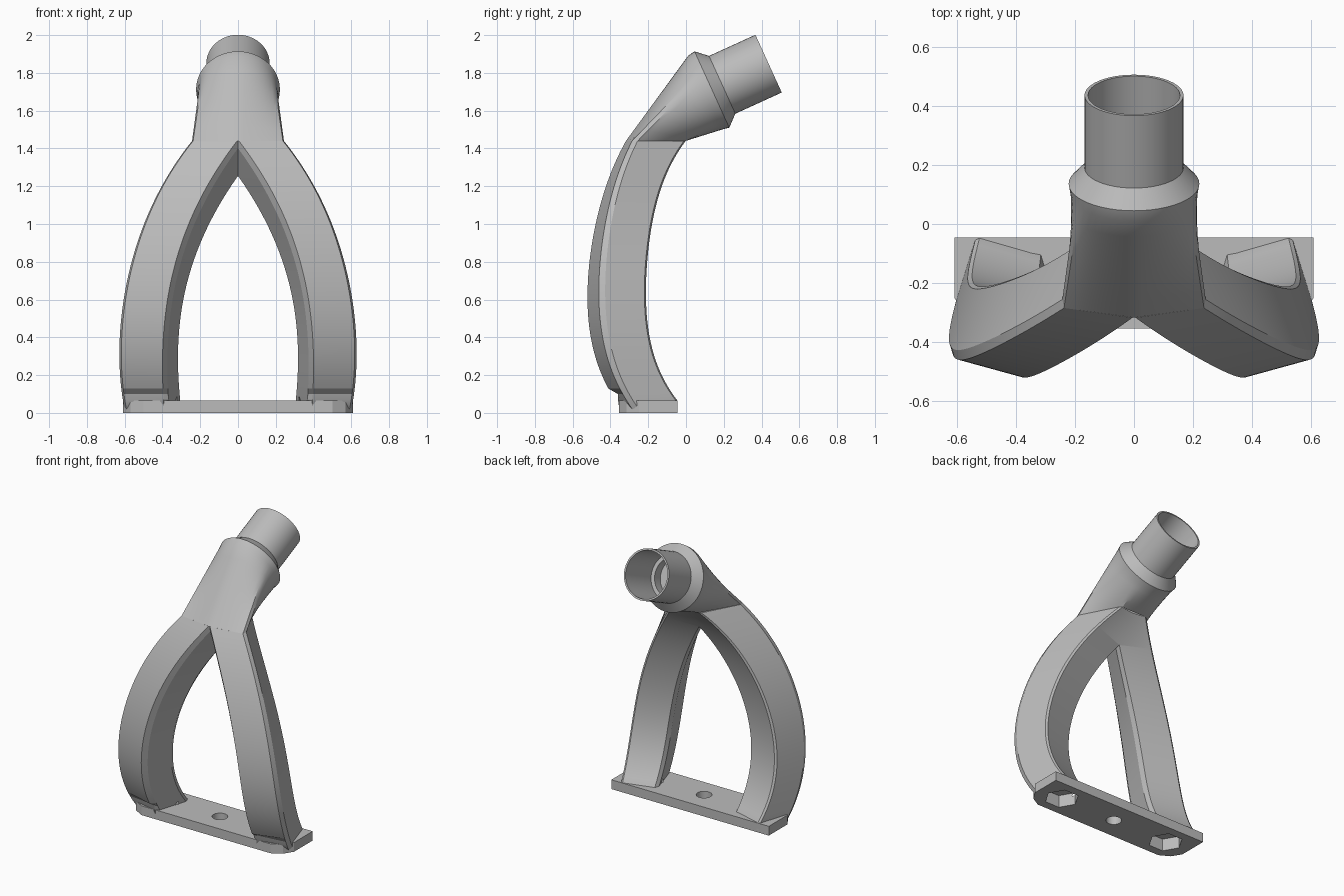
import bpy, bmesh, math
from mathutils import Vector

cube = bpy.data.objects.get("Cube")
if cube:
    bpy.data.objects.remove(cube, do_unlink=True)

grey = bpy.data.materials.new("plain_grey")
grey.use_nodes = True
colour = (0.5, 0.5, 0.5, 1)
grey.diffuse_color = colour
grey.node_tree.nodes["Principled BSDF"].inputs["Base Color"].default_value = colour


def make_object(name, bm):
    bmesh.ops.recalc_face_normals(bm, faces=bm.faces)
    mesh = bpy.data.meshes.new(name)
    bm.to_mesh(mesh)
    bm.free()
    mesh.materials.append(grey)
    obj = bpy.data.objects.new(name, mesh)
    bpy.context.collection.objects.link(obj)
    return obj


def loft(name, rings, cap_start=True, cap_end=True):
    """Skin a list of equally long closed rings."""
    bm = bmesh.new()
    loops = [[bm.verts.new(p) for p in ring] for ring in rings]
    count = len(loops[0])
    for low, high in zip(loops, loops[1:]):
        for i in range(count):
            j = (i + 1) % count
            bm.faces.new((low[i], low[j], high[j], high[i]))
    if cap_start:
        bm.faces.new(loops[0])
    if cap_end:
        bm.faces.new(loops[-1])
    return make_object(name, bm)


def select_only(obj):
    bpy.ops.object.select_all(action='DESELECT')
    obj.select_set(True)
    bpy.context.view_layer.objects.active = obj


def smooth(obj, angle=25):
    select_only(obj)
    bpy.ops.object.shade_smooth_by_angle(angle=math.radians(angle))


def apply_all(obj):
    select_only(obj)
    for mod in list(obj.modifiers):
        bpy.ops.object.modifier_apply(modifier=mod.name)


# Leg stations: corner x, corner y, width, front angle, side angle, depth
HEIGHTS = (0, 0.3, 0.65, 1.05, 1.44)
CORNER_X = (0.375, 0.385, 0.35, 0.225, -0.01)
CORNER_Y = (-0.33, -0.485, -0.525, -0.47, -0.32)
WIDTH = (0.24, 0.262, 0.265, 0.27, 0.27)
FRONT_ANGLE = (16, 16, 15, 12, 8)
SIDE_ANGLE = (17, 17, 18, 24, 28)
DEPTH = (0.29, 0.26, 0.26, 0.27, 0.32)
PLATE_BACK, PLATE_FRONT, PLATE_TOP = -0.045, -0.36, 0.065
NECK_Z = HEIGHTS[-1]


def blend(values, z):
    total = 0
    for i, value in enumerate(values):
        for j, h in enumerate(HEIGHTS):
            if j != i:
                value *= (z - h) / (HEIGHTS[i] - h)
        total += value
    return total


def leg_section(z):
    """Chamfered slanted rectangle at height z."""
    a = Vector((blend(CORNER_X, z), blend(CORNER_Y, z), z))
    fa = math.radians(blend(FRONT_ANGLE, z))
    sa = math.radians(blend(SIDE_ANGLE, z))
    u = Vector((math.cos(fa), math.sin(fa), 0))
    v = Vector((-math.sin(sa), math.cos(sa), 0))
    w, d = blend(WIDTH, z), blend(DEPTH, z)
    b, e = a + u * w, a + v * d
    c = b + v * d
    points = [a + v * 0.04, a + u * 0.015, b - u * 0.02, b + v * 0.03,
              c - v * 0.012, c - u * 0.012, e + u * 0.02, e - v * 0.03]
    for p in points:
        p.y = min(p.y, PLATE_BACK if z < 0.4 else 1)
        p.y = max(p.y, PLATE_FRONT if z < 0.1 else -1)
    return points


# Legs: one swept side, mirrored and fused on the centre plane
steps = 48
legs = loft("curved_legs", [leg_section(0.01 + (NECK_Z - 0.01) * i / steps)
                            for i in range(steps + 1)])
mirror = legs.modifiers.new("mirror", 'MIRROR')
mirror.use_bisect_axis[0] = True

# Base plate with cut front corners
half = [(0.61, PLATE_BACK), (0.61, -0.25), (0.57, -0.315), (0.5, PLATE_FRONT + 0.005)]
outline = half + [(-x, y) for x, y in reversed(half)]
plate = loft("base_plate", [[Vector((x, y, z)) for x, y in outline]
                            for z in (0, PLATE_TOP)])


# Centre bolt hole and hexagonal nut pockets
def prism(name, x, radius, sides, top):
    def ring(z):
        return [Vector((x + radius * math.cos(math.tau * i / sides),
                        -0.2 + radius * math.sin(math.tau * i / sides), z))
                for i in range(sides)]
    cutter = loft(name, [ring(-0.1), ring(top)])
    cutter.hide_render = True
    return cutter


cutters = [prism("bolt_hole_cutter", 0, 0.05, 32, 0.2),
           prism("left_pocket_cutter", 0.43, 0.11, 6, 0.085),
           prism("right_pocket_cutter", -0.43, 0.11, 6, 0.085)]
for obj, tools in ((plate, cutters), (legs, cutters[1:])):
    for tool in tools:
        cut = obj.modifiers.new("cut", 'BOOLEAN')
        cut.operation, cut.solver, cut.object = 'DIFFERENCE', 'EXACT', tool
    apply_all(obj)
    smooth(obj, 20)
for tool in cutters:
    bpy.data.objects.remove(tool, do_unlink=True)

# Neck and socket share a tilted axis
TILT = math.radians(24.5)
AXIS = Vector((0, math.cos(TILT), math.sin(TILT)))
UP = Vector((0, -math.sin(TILT), math.cos(TILT)))
COLLAR = Vector((0, 0.137, 1.712))
HALF_COUNT = 24


def circle(offset, radius):
    centre = COLLAR + AXIS * offset
    turn = math.pi / HALF_COUNT
    return [centre + UP * radius * math.cos(i * turn)
            + Vector((radius * math.sin(i * turn), 0, 0))
            for i in range(2 * HALF_COUNT)]


# Neck foot follows the fused outline of the legs
top = leg_section(NECK_Z)
corners = [Vector((0, top[1].y, NECK_Z)), top[2], top[3], top[5],
           Vector((0, top[5].y, NECK_Z))]
foot = []
for start, end, parts in zip(corners, corners[1:], (8, 1, 11, 4)):
    foot += [start.lerp(end, i / parts) for i in range(parts)]
foot.append(corners[-1])
foot += [Vector((-p.x, p.y, p.z)) for p in reversed(foot[1:-1])]

collar_back = circle(-0.04, 0.215)
rings = [[p.lerp(q, t / 6) for p, q in zip(foot, collar_back)] for t in range(7)]
neck = loft("neck", rings + [circle(0, 0.222), circle(0.06, 0.168)],
            cap_start=False, cap_end=False)
smooth(neck)

# Hollow socket tube
socket = loft("socket_tube", [circle(*r) for r in (
    (0.05, 0.168), (0.33, 0.168), (0.33, 0.156), (0.02, 0.156),
    (0.02, 0.13), (-0.05, 0.13))], cap_start=False)
smooth(socket)
